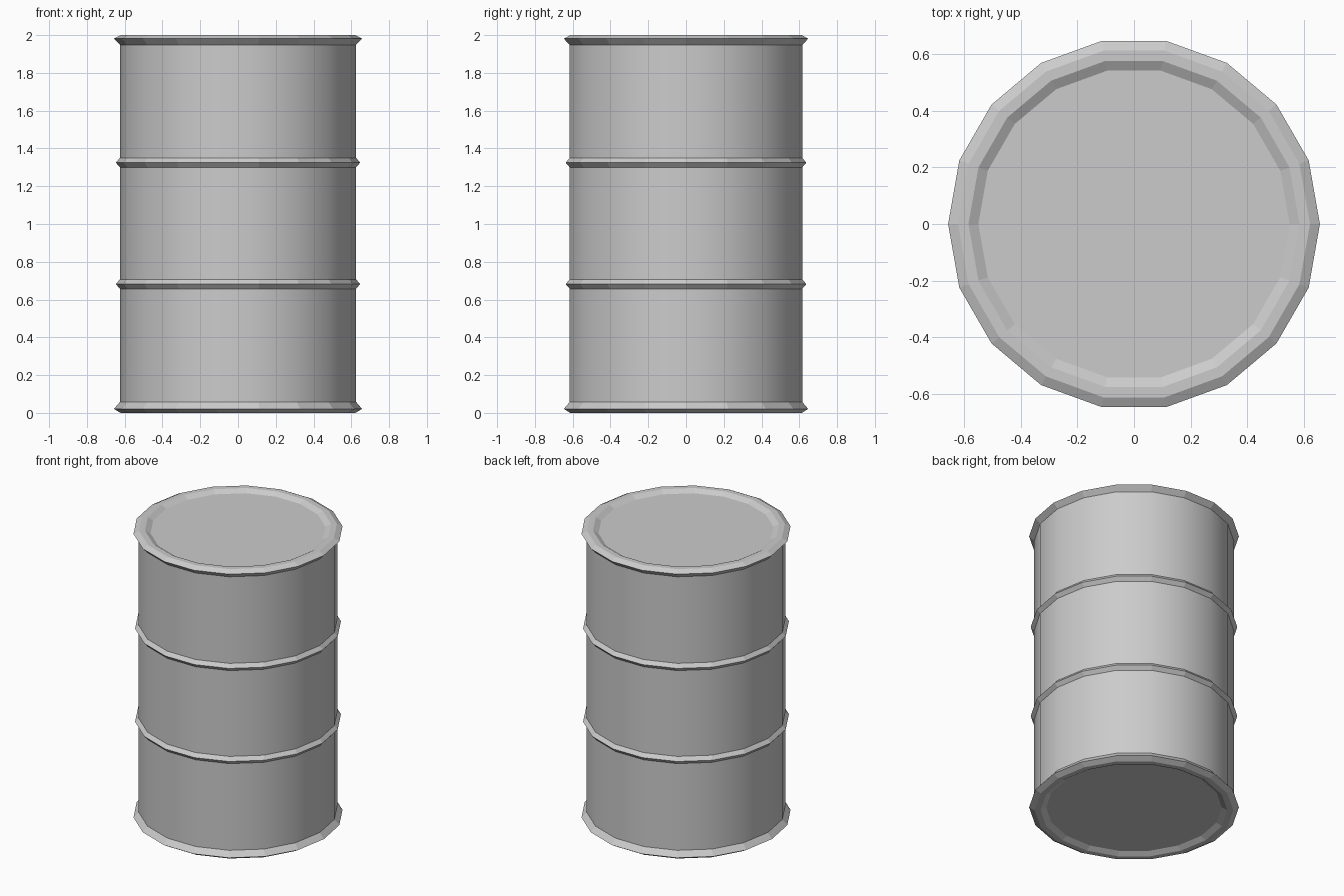
import bpy, bmesh, math

if "Cube" in bpy.data.objects:
    bpy.data.objects.remove(bpy.data.objects["Cube"])

SIDES = 18
BODY_R, HOOP_R, LIP_R = 0.625, 0.647, 0.657
RIM_OUT, RIM_IN, LID_R = 0.622, 0.585, 0.55


def hoop(z):
    """Profile points of one raised rolling hoop."""
    return [(BODY_R, z - 0.025), (HOOP_R, z), (BODY_R, z + 0.025)]


# Outline from the recessed base, up the wall, to the recessed lid
profile = [(LID_R, 0.02), (RIM_IN, 0.0), (RIM_OUT, 0.0), (LIP_R, 0.021), (BODY_R, 0.058)]
profile += hoop(0.682) + hoop(1.325)
profile += [(BODY_R, 1.948), (LIP_R, 1.981), (RIM_OUT, 2.0), (RIM_IN, 2.0), (LID_R, 1.98)]

bm = bmesh.new()
rings = []
for r, z in profile:
    rings.append([bm.verts.new((r * math.cos(i * math.tau / SIDES),
                                r * math.sin(i * math.tau / SIDES), z))
                  for i in range(SIDES)])

# Walls: straight sections are smooth, lips and hoops stay faceted
for k in range(len(rings) - 1):
    lower, upper = rings[k], rings[k + 1]
    straight = profile[k][0] == profile[k + 1][0]
    for i in range(SIDES):
        j = (i + 1) % SIDES
        face = bm.faces.new((lower[i], lower[j], upper[j], upper[i]))
        face.smooth = straight

# Base and lid discs
bm.faces.new(rings[0][::-1])
bm.faces.new(rings[-1])

mesh = bpy.data.meshes.new("barrel")
bm.to_mesh(mesh)
bm.free()
barrel = bpy.data.objects.new("barrel", mesh)
bpy.context.collection.objects.link(barrel)
